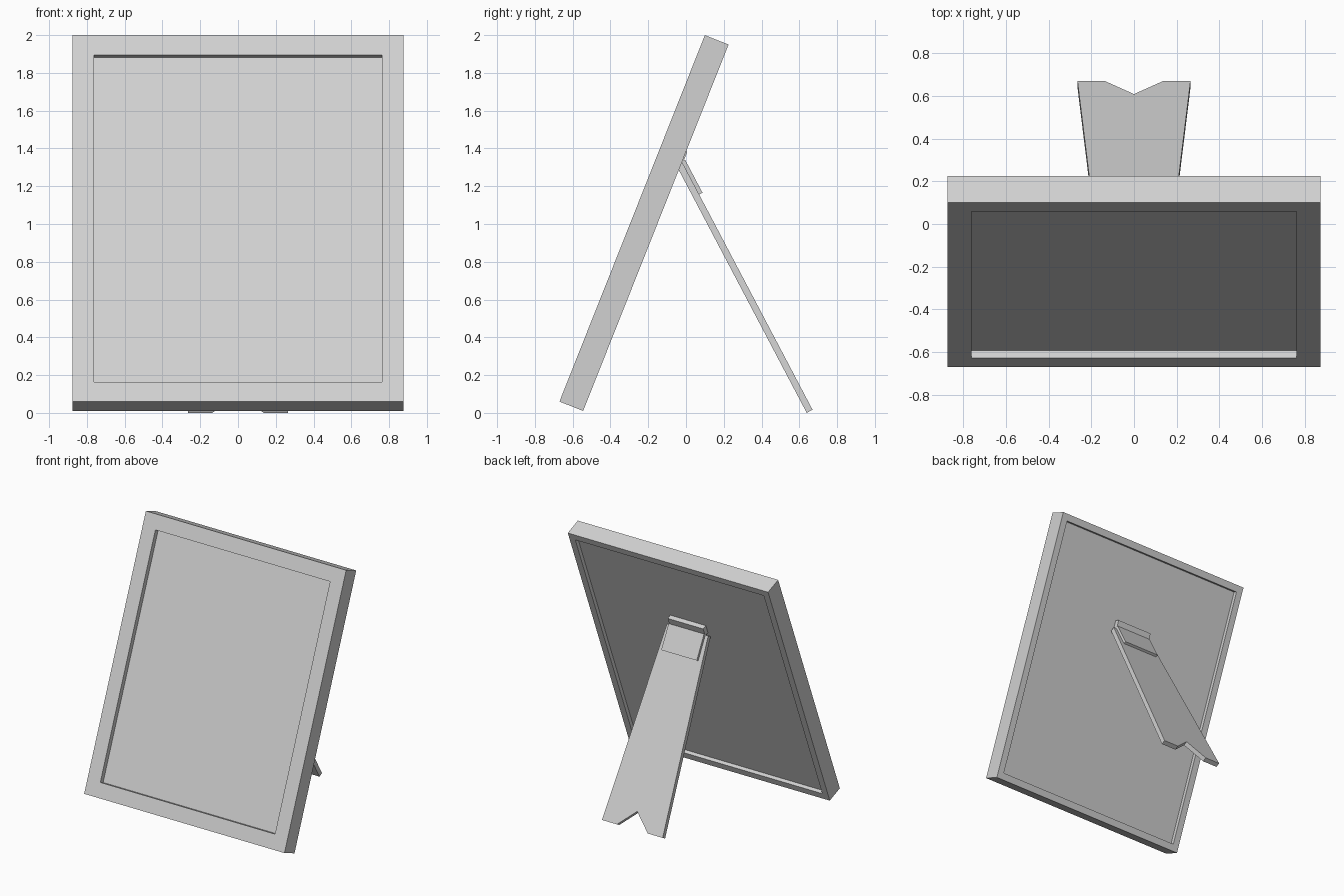
import bpy, bmesh, math
from mathutils import Vector

cube = bpy.data.objects.get("Cube")
if cube:
    bpy.data.objects.remove(cube, do_unlink=True)

grey = bpy.data.materials.new("light_grey")
grey.use_nodes = True
colour = (0.64, 0.64, 0.64, 1)
grey.diffuse_color = colour
grey.node_tree.nodes["Principled BSDF"].inputs["Base Color"].default_value = colour

FRAME_TILT = math.atan2(0.77, 1.94)
LEG_TILT = math.atan2(0.69, 1.31)
FRAME_ORIGIN = (0, -0.67, 0.06)     # lower front edge of the frame
LEG_ORIGIN = (0, 0.67, 0.0165)      # outer edge of the feet


def add_object(name, bm, origin, angle):
    bmesh.ops.recalc_face_normals(bm, faces=bm.faces)
    mesh = bpy.data.meshes.new(name)
    bm.to_mesh(mesh)
    bm.free()
    mesh.materials.append(grey)
    ob = bpy.data.objects.new(name, mesh)
    ob.location = origin
    ob.rotation_euler.x = angle
    bpy.context.collection.objects.link(ob)
    return ob


def slab(outline, y0, y1):
    """Extrude an (x, z) outline from y0 to y1."""
    bm = bmesh.new()
    face = bm.faces.new([bm.verts.new((x, y0, z)) for x, z in outline])
    moved = bmesh.ops.extrude_face_region(bm, geom=[face])["geom"]
    verts = [v for v in moved if isinstance(v, bmesh.types.BMVert)]
    bmesh.ops.translate(bm, verts=verts, vec=(0, y1 - y0, 0))
    bmesh.ops.recalc_face_normals(bm, faces=bm.faces)
    return bm


def rectangle(half, z0, z1):
    return [(-half, z0), (half, z0), (half, z1), (-half, z1)]


def recess(bm, side, border, depth):
    """Sink a panel into the face pointing along side * y."""
    face = max(bm.faces, key=lambda f: side * f.normal.y)
    bmesh.ops.inset_region(bm, faces=[face], thickness=border, use_even_offset=True)
    bmesh.ops.translate(bm, verts=duplicate_inward(bm, face),
                        vec=Vector((0, -side * depth, 0)))


def duplicate_inward(bm, face):
    moved = bmesh.ops.extrude_discrete_faces(bm, faces=[face])["faces"]
    return list(moved[0].verts)


# Picture frame with sunken front pane and back board
bm = slab(rectangle(0.875, 0, 2.087), 0, 0.135)
bm.normal_update()
recess(bm, -1, 0.112, 0.038)
bm.normal_update()
recess(bm, 1, 0.052, 0.03)
add_object("picture_frame", bm, FRAME_ORIGIN, -FRAME_TILT)

# Tapered easel leg with a notched foot
right_half = [(0, 0.13), (0.135, 0), (0.265, 0), (0.18, 1.48)]
outline = right_half + [(-x, z) for x, z in reversed(right_half[1:])]
add_object("easel_leg", slab(outline, -0.035, 0), LEG_ORIGIN, LEG_TILT)

# Hinge: one plate on the back board, one flap on the leg
add_object("hinge_plate", slab(rectangle(0.155, 1.41, 1.481), 0.105, 0.141),
           FRAME_ORIGIN, -FRAME_TILT)
add_object("hinge_flap", slab(rectangle(0.155, 1.288, 1.485), 0, 0.02),
           LEG_ORIGIN, LEG_TILT)
